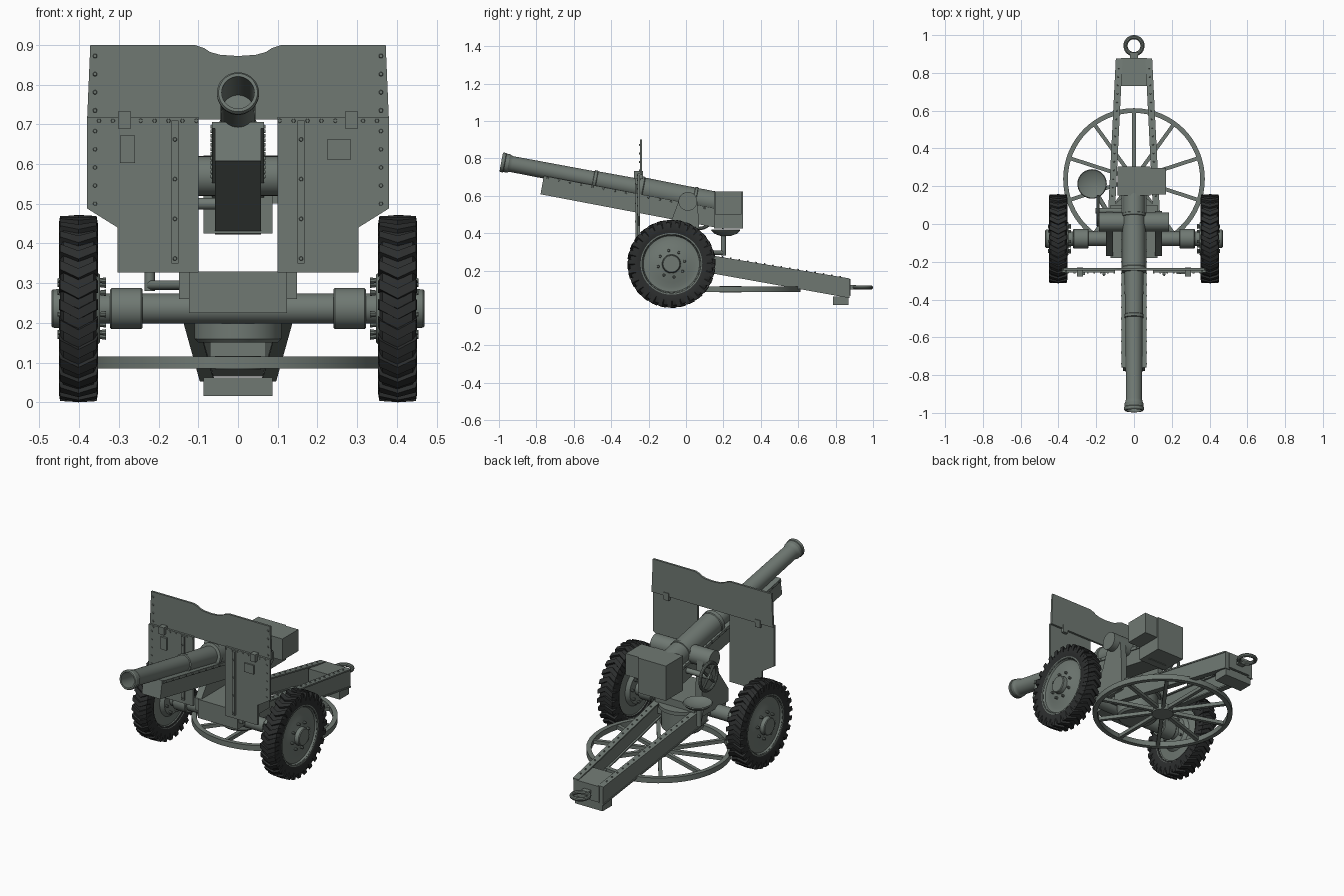
import bpy, bmesh, math
from mathutils import Vector, Matrix

if "Cube" in bpy.data.objects:
    bpy.data.objects.remove(bpy.data.objects["Cube"])

def mat(name, c):
    m = bpy.data.materials.new(name)
    m.diffuse_color = (*c, 1)
    m.use_nodes = True
    m.node_tree.nodes["Principled BSDF"].inputs["Base Color"].default_value = m.diffuse_color
    return m
STEEL = mat("painted_steel", (0.16, 0.19, 0.17))
RUBBER = mat("rubber", (0.025, 0.027, 0.027))

def finish(name, bm, m=STEEL):
    bmesh.ops.recalc_face_normals(bm, faces=bm.faces)
    me = bpy.data.meshes.new(name)
    bm.to_mesh(me); bm.free()
    me.materials.append(m)
    ob = bpy.data.objects.new(name, me)
    bpy.context.collection.objects.link(ob)
    return ob

def hull(name, pts):
    bm = bmesh.new()
    for p in pts: bm.verts.new(p)
    bmesh.ops.convex_hull(bm, input=bm.verts)
    bmesh.ops.dissolve_limit(bm, angle_limit=0.01, verts=bm.verts, edges=bm.edges)
    return finish(name, bm)

def box(name, x, y, z):
    return hull(name, [(a, b, c) for a in x for b in y for c in z])

def prism(name, pts, axis, lo, hi):
    """Extrude an outline along x (points are y,z) or y (points are x,z)."""
    bm = bmesh.new()
    at = lambda p, h: (h, p[0], p[1]) if axis == 'x' else (p[0], h, p[1])
    f = bm.faces.new([bm.verts.new(at(p, lo)) for p in pts])
    r = bmesh.ops.extrude_face_region(bm, geom=[f])
    d = (hi - lo, 0, 0) if axis == 'x' else (0, hi - lo, 0)
    bmesh.ops.translate(bm, vec=d, verts=[v for v in r['geom'] if isinstance(v, bmesh.types.BMVert)])
    return finish(name, bm)

def lathe(name, profile, origin, axis, n=40, closed=False, m=STEEL):
    """Revolve (radius, distance along axis) points."""
    bm = bmesh.new()
    q = Vector(axis).to_track_quat('Z', 'Y').to_matrix()
    o = Vector(origin)
    rings = [[bm.verts.new(o + q @ Vector((r * math.cos(a), r * math.sin(a), s)))
              for a in (math.tau * i / n for i in range(n))] for r, s in profile]
    k = len(rings)
    for j in range(k if closed else k - 1):
        a, b = rings[j], rings[(j + 1) % k]
        for i in range(n):
            bm.faces.new((a[i], a[(i + 1) % n], b[(i + 1) % n], b[i]))
    bmesh.ops.remove_doubles(bm, verts=bm.verts, dist=1e-5)
    return finish(name, bm, m)

def cyl(name, p0, p1, r, n=32):
    d = Vector(p1) - Vector(p0)
    return lathe(name, [(0, 0), (r, 0), (r, d.length), (0, d.length)], p0, d, n)

def rivets(name, pts, axis, r=0.006, h=0.006):
    bm = bmesh.new()
    q = Vector(axis).to_track_quat('Z', 'Y').to_matrix().to_4x4()
    for p in pts:
        bmesh.ops.create_cone(bm, cap_ends=True, segments=10, radius1=r, radius2=r * 0.7, depth=h,
                              matrix=Matrix.Translation(p) @ q)
    return finish(name, bm)

def circle_torus(name, c, axis, R, r):
    pr = [(R + r * math.cos(t), r * math.sin(t)) for t in (math.tau * i / 10 for i in range(10))]
    return lathe(name, pr, c, axis, 36, True)

AY, AZ = -0.078, 0.236   # axle position

# Wheels: tyre, chevron lugs, rim, bolts
def lugs(name, cx, n=28):
    bm = bmesh.new()
    st = [(-0.049, 0.190, 0.215, 0.055), (-0.046, 0.200, 0.233, 0.045), (0, 0.21, 0.236, -0.06),
          (0.046, 0.200, 0.233, 0.045), (0.049, 0.190, 0.215, 0.055)]
    for i in range(n):
        a0, prev = math.tau * i / n, None
        for u, ri, ro, off in st:
            ring = []
            for r, w in ((ri, -0.07), (ro, -0.055), (ro, 0.055), (ri, 0.07)):
                a = a0 - off + w
                ring.append(bm.verts.new((cx + u, AY - r * math.cos(a), AZ - r * math.sin(a))))
            if prev:
                for k in range(4):
                    bm.faces.new((prev[k], prev[(k + 1) % 4], ring[(k + 1) % 4], ring[k]))
            else:
                bm.faces.new(ring)
            prev = ring
        bm.faces.new(prev)
    return finish(name, bm, RUBBER)

for s, side in ((-1, "left"), (1, "right")):
    c, ax = (s * 0.402, AY, AZ), (s, 0, 0)
    lathe(side + "_tyre", [(0.155, -0.038), (0.18, -0.046), (0.205, -0.046), (0.222, -0.038), (0.225, 0),
          (0.222, 0.038), (0.205, 0.046), (0.18, 0.046), (0.155, 0.038)], c, ax, 56, True, RUBBER)
    lugs(side + "_tyre_lugs", c[0])
    lathe(side + "_wheel_rim", [(0, 0.068), (0.044, 0.068), (0.048, 0.064), (0.05, 0.042), (0.06, 0.038),
          (0.1, 0.036), (0.125, 0.026), (0.15, 0.028), (0.158, 0.042), (0.165, 0.042), (0.165, -0.042),
          (0.15, -0.03), (0.1, -0.036), (0.085, -0.055), (0, -0.055)], c, ax, 48)
    ring = [(AY + 0.072 * math.cos(math.tau * i / 8 + 0.2), AZ + 0.072 * math.sin(math.tau * i / 8 + 0.2)) for i in range(8)]
    rivets(side + "_wheel_bolts", [(s * x, y, z) for y, z in ring for x in (0.445, 0.342)], ax, 0.008, 0.018)
    lathe(side + "_axle_sleeve", [(0.03, 0), (0.048, 0), (0.052, 0.004), (0.052, 0.078), (0.048, 0.082), (0.03, 0.082)],
          (s * 0.24, AY, AZ), ax)
cyl("axle", (-0.36, AY, AZ), (0.36, AY, AZ), 0.038)

# Barrel
T = math.atan(0.19)
lathe("barrel", [(0, 0.25), (0.041, 0.25), (0.041, 0), (0.049, 0), (0.053, 0.006), (0.053, 0.018), (0.05, 0.021),
      (0.05, 0.04), (0.046, 0.046), (0.043, 0.06), (0.045, 0.5), (0.051, 0.502), (0.051, 0.517), (0.048, 0.52),
      (0.05, 0.745), (0.066, 0.748), (0.066, 0.77), (0.062, 0.774), (0.06, 1.045), (0.064, 1.047),
      (0.064, 1.06), (0.06, 1.062), (0.06, 1.23), (0, 1.23)],
      (0, -0.988, 0.78), (0, math.cos(T), -math.sin(T)), 48)

# Breech and side box
box("breech_block", (-0.087, 0.087), (0.15, 0.305), (0.425, 0.622))
box("sight_box", (0.085, 0.17), (0.155, 0.297), (0.5, 0.622))

# Cradle under the barrel, with riveted side flanges
prism("cradle", [(-0.778, 0.608), (-0.76, 0.706), (0.2, 0.525), (0.2, 0.422)], 'x', -0.058, 0.058)
for s in (-1, 1):
    prism("cradle_flange", [(-0.76, 0.69), (-0.757, 0.706), (0.15, 0.534), (0.15, 0.516)], 'x', s * 0.055, s * 0.065)
    rivets("cradle_rivets", [(s * 0.066, -0.74 + 0.06 * i, 0.694 - 0.0114 * i) for i in range(15)], (s, 0, 0))

# Cheeks and trunnions
for s in (-1, 1):
    arc = [(0.01 + 0.05 * math.cos(a), 0.57 + 0.05 * math.sin(a)) for a in (math.pi * i / 12 for i in range(13))]
    prism("trunnion_cheek", arc + [(-0.085, 0.45), (-0.17, 0.33), (-0.17, 0.26), (0.07, 0.26), (0.07, 0.45)],
          'x', s * 0.11, s * 0.148)
    cyl("trunnion", (s * 0.05, 0.01, 0.57), (s * 0.185, 0.01, 0.57), 0.05)
box("carriage_block", (-0.124, 0.124), (-0.18, 0.1), (0.225, 0.33))
lathe("traverse_drum", [(0, 0.15), (0.1, 0.15), (0.11, 0.16), (0.11, 0.27), (0.125, 0.27), (0.125, 0.29), (0, 0.29)],
      (0, 0.03, 0), (0, 0, 1), 40)

# Shield
top = [(0, 0.872), (0.045, 0.875), (0.07, 0.882), (0.085, 0.892), (0.11, 0.9), (0.372, 0.9), (0.38, 0.712), (0, 0.712)]
low = [(0.1, 0.327), (0.303, 0.327), (0.303, 0.44), (0.38, 0.488), (0.38, 0.718), (0.1, 0.718)]
FY = -0.258
for s in (-1, 1):
    m = lambda pts: [(s * x, z) for x, z in pts]
    prism("upper_shield", m(top), 'y', -0.246, -0.234)
    prism("lower_shield", m(low), 'y', FY, -0.246)
    box("shield_strip", (s * 0.15, s * 0.168), (FY - 0.012, FY), (0.35, 0.71))
    box("shield_hinge", (s * 0.27, s * 0.302), (FY - 0.02, -0.23), (0.69, 0.732))
    pts = [(s * 0.36, FY, 0.5 + 0.0457 * i) for i in range(5)]
    pts += [(s * 0.36, -0.248, 0.735 + 0.0457 * i) for i in range(4)]
    pts += [(s * (0.105 + 0.035 * i), FY, 0.709) for i in range(8)]
    pts += [(s * 0.159, FY - 0.013, 0.362 + 0.1 * i) for i in range(4)]
    rivets("shield_rivets", pts, (0, -1, 0))
box("left_shield_plate", (-0.297, -0.26), (FY - 0.012, FY), (0.603, 0.672))
box("right_shield_plate", (0.224, 0.284), (FY - 0.008, FY), (0.612, 0.662))

# Trail: two converging flanged rails
def rail(name, s, o0, w, ends):
    (y0, a0, b0), (y1, a1, b1) = ends
    xo = lambda y: 0.14 - 0.05 * y - o0
    return hull(name, [(s * (xo(y) - d), y, z) for y, a, b in ((y0, a0, b0), (y1, a1, b1)) for z in (a, b) for d in (0, w)])
for s in (-1, 1):
    rail("trail_rail", s, 0.004, 0.022, ((0.0, 0.215, 0.298), (0.875, 0.06, 0.152)))
    rail("trail_top_flange", s, 0, 0.036, ((0.0, 0.296, 0.304), (0.875, 0.15, 0.158)))
    rail("trail_bottom_flange", s, 0, 0.036, ((0.0, 0.21, 0.218), (0.875, 0.053, 0.061)))
    rivets("trail_rivets", [(s * (0.122 - 0.05 * y), y, 0.306 - 0.167 * y) for y in
                            (0.15 + 0.045 * i for i in range(16))], (0, 0.16, 1), 0.005, 0.007)
hull("trail_end_box", [(x, y, z) for x in (-0.07, 0.07) for y, z in ((0.73, 0.17), (0.73, 0.085), (0.88, 0.155), (0.88, 0.065))])
box("spade", (-0.087, 0.087), (0.785, 0.87), (0.016, 0.062))
circle_torus("tow_ring", (0, 0.944, 0.11), (0, 0, 1), 0.045, 0.011)
box("tow_ring_mount", (-0.022, 0.022), (0.87, 0.908), (0.098, 0.122))

# Firing platform: spoked ring lying flat under the trail
PY = 0.238
lathe("platform_ring", [(0.35, 0.085), (0.375, 0.085), (0.375, 0.115), (0.35, 0.115)], (0, PY, 0), (0, 0, 1), 64, True)
cyl("platform_hub", (0, PY, 0.083), (0, PY, 0.117), 0.058)
for i in range(10):
    a = math.pi / 2 + math.tau * i / 10
    d, n = Vector((math.cos(a), math.sin(a), 0)), Vector((-math.sin(a), math.cos(a), 0))
    hull("platform_spoke", [Vector((0, PY, z)) + d * r + n * w for z in (0.09, 0.11) for r in (0.04, 0.36) for w in (-0.01, 0.01)])

# Round seat on a post, with support arm
lathe("gunner_seat", [(0, 0.385), (0.03, 0.386), (0.06, 0.397), (0.078, 0.415), (0.074, 0.42), (0.05, 0.407), (0, 0.402)],
      (-0.222, 0.212, 0), (0, 0, 1))
cyl("seat_post", (-0.222, 0.2, 0.28), (-0.222, 0.2, 0.39), 0.013, 16)
cyl("seat_arm", (-0.222, 0.2, 0.295), (-0.12, 0.03, 0.295), 0.012, 16)

# Elevating handwheel
H = Vector((-0.19, 0.07, 0.5))
circle_torus("handwheel_rim", H, (1, 0, 0), 0.075, 0.009)
cyl("handwheel_shaft", H - Vector((0.015, 0, 0)), H + Vector((0.14, 0, 0)), 0.015, 16)
for i in range(4):
    a = math.pi / 4 + math.pi / 2 * i
    cyl("handwheel_spoke", H, H + Vector((0, 0.075 * math.cos(a), 0.075 * math.sin(a))), 0.007, 10)

# Smooth round surfaces, keep edges sharp
for o in bpy.data.objects:
    o.select_set(True)
    bpy.context.view_layer.objects.active = o
bpy.ops.object.shade_smooth_by_angle(angle=math.radians(32))
